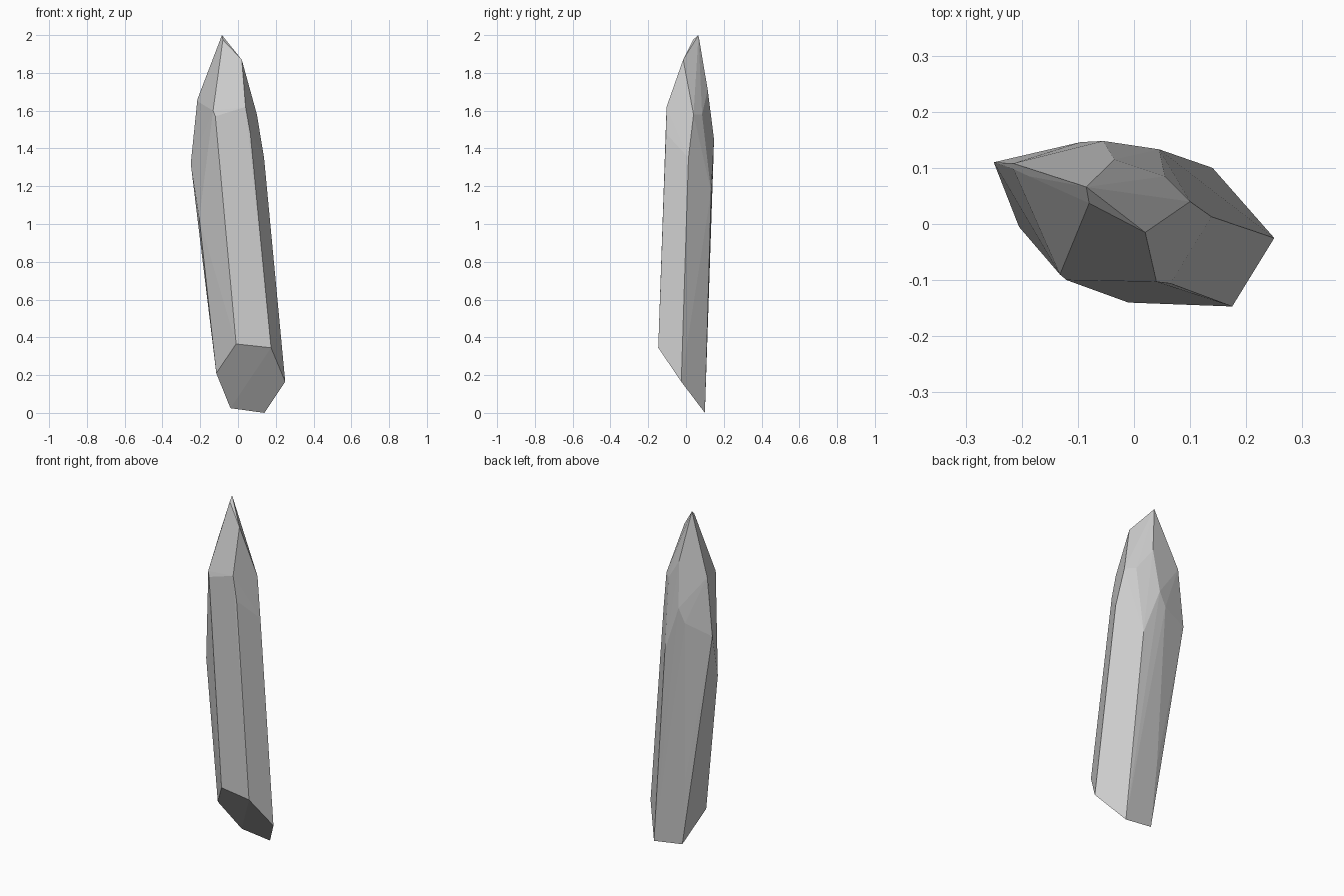
import bpy, bmesh, math

# Corner points of the crystal, grouped by region
base_cut = [(-0.01, -0.14, 0.365), (0.175, -0.147, 0.345), (0.25, -0.025, 0.165),
            (0.14, 0.10, 0.0), (-0.04, 0.092, 0.025), (-0.115, -0.025, 0.21)]
shoulders = [(-0.12, -0.10, 1.57), (-0.132, -0.09, 1.60),
             (0.065, -0.106, 1.48), (0.04, -0.103, 1.62),
             (0.138, 0.013, 1.35), (0.10, 0.04, 1.58),
             (0.045, 0.133, 1.17), (0.055, 0.085, 1.58),
             (-0.055, 0.148, 1.45), (-0.095, 0.146, 1.37), (-0.035, 0.115, 1.71)]
left_bulge = [(-0.07, 0.107, 0.42), (-0.205, -0.005, 1.03), (-0.25, 0.11, 1.32),
              (-0.215, 0.108, 1.66), (-0.215, 0.098, 1.65), (-0.187, 0.085, 1.72)]
tip = [(-0.085, 0.066, 2.0), (-0.08, 0.037, 1.975), (0.02, -0.015, 1.87)]

# Crystal shard: hull of the corners, with near-flat triangles merged
bm = bmesh.new()
for p in base_cut + shoulders + left_bulge + tip:
    bm.verts.new(p)
hull = bmesh.ops.convex_hull(bm, input=bm.verts[:])
loose = [v for v in bm.verts if not v.link_faces]
bmesh.ops.delete(bm, geom=loose, context='VERTS')
bmesh.ops.dissolve_limit(bm, angle_limit=math.radians(2.5),
                         verts=bm.verts[:], edges=bm.edges[:])
bmesh.ops.recalc_face_normals(bm, faces=bm.faces[:])

mesh = bpy.data.meshes.new("crystal_shard")
bm.to_mesh(mesh)
bm.free()
crystal = bpy.data.objects.new("crystal_shard", mesh)
bpy.context.collection.objects.link(crystal)
